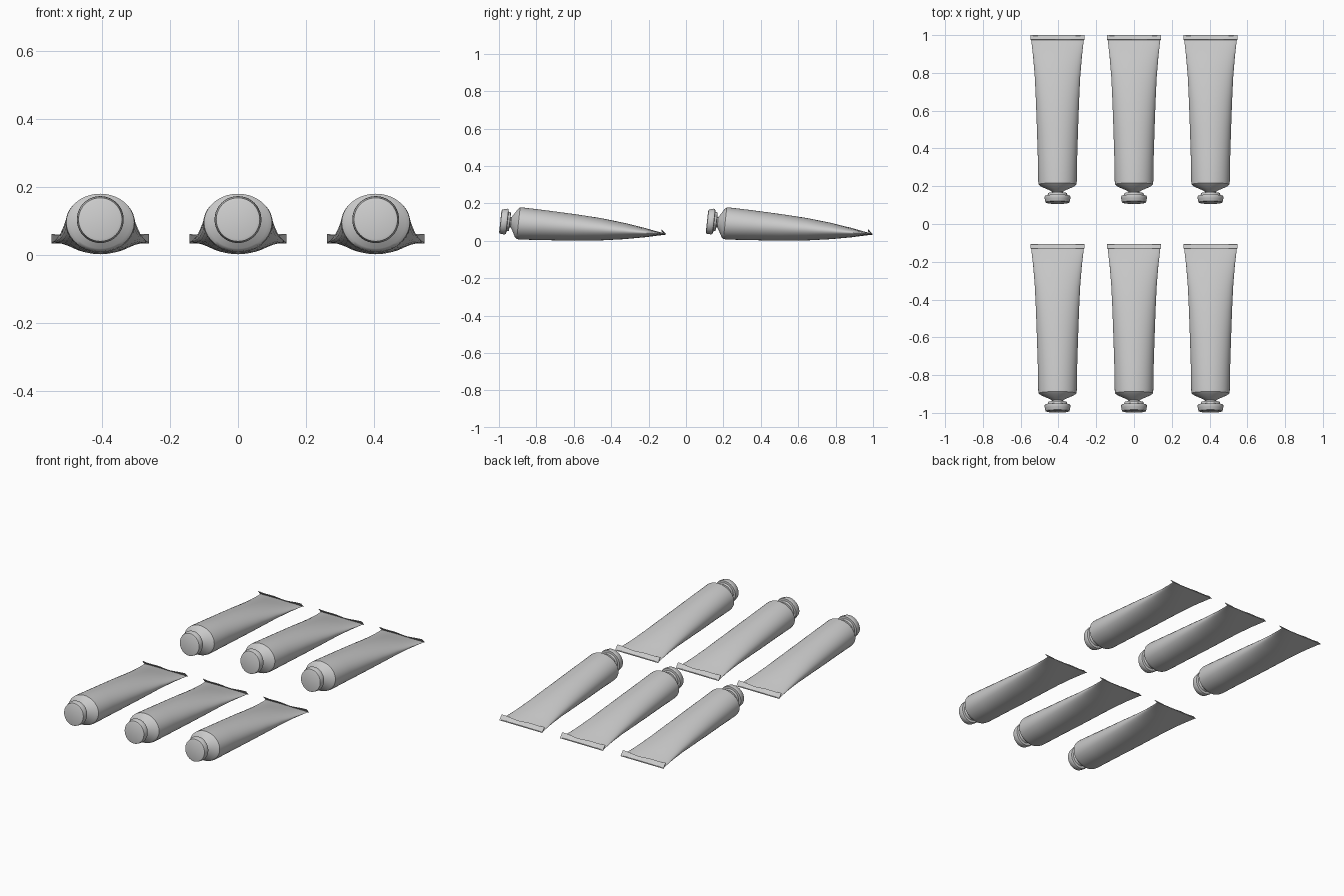
import bpy, bmesh, math

if "Cube" in bpy.data.objects:
    bpy.data.objects.remove(bpy.data.objects["Cube"])

SEG = 40


def loft(name, rings, close_start=True, close_end=True):
    """Skin elliptical rings (y, half width, bottom z, top z, lean) along y."""
    bm = bmesh.new()
    loops = []
    for y, hw, zb, zt, lean in rings:
        zc, hh = (zb + zt) / 2, (zt - zb) / 2
        loop = []
        for i in range(SEG):
            a = 2 * math.pi * i / SEG
            dz = hh * math.sin(a)
            loop.append(bm.verts.new((hw * math.cos(a), y + lean * dz, zc + dz)))
        loops.append(loop)
    for a, b in zip(loops, loops[1:]):
        for i in range(SEG):
            j = (i + 1) % SEG
            bm.faces.new((a[i], a[j], b[j], b[i]))
    if close_start:
        bm.faces.new(loops[0][::-1])
    if close_end:
        bm.faces.new(loops[-1])
    return finish(name, bm, 35)


def finish(name, bm, angle):
    bmesh.ops.recalc_face_normals(bm, faces=bm.faces)
    mesh = bpy.data.meshes.new(name)
    bm.to_mesh(mesh)
    bm.free()
    for p in mesh.polygons:
        p.use_smooth = True
    mesh.set_sharp_from_angle(angle=math.radians(angle))
    return mesh


# squeezed tube body: neck, shoulder, round barrel, flattened tail
LEAN = 0.11
body = loft("tube_body", [
    (-0.955, 0.028, 0.074, 0.130, LEAN),
    (-0.935, 0.028, 0.072, 0.128, LEAN),
    (-0.926, 0.042, 0.058, 0.140, LEAN),
    (-0.906, 0.088, 0.018, 0.171, LEAN),
    (-0.896, 0.100, 0.010, 0.179, LEAN),
    (-0.880, 0.102, 0.007, 0.178, LEAN),
    (-0.760, 0.104, 0.004, 0.164, 0.08),
    (-0.600, 0.109, 0.001, 0.143, 0.05),
    (-0.460, 0.114, 0.002, 0.122, 0.03),
    (-0.330, 0.120, 0.009, 0.096, 0),
    (-0.220, 0.129, 0.019, 0.069, 0),
    (-0.150, 0.137, 0.028, 0.049, 0),
    (-0.107, 0.142, 0.033, 0.039, 0),
])


# screw cap: stepped disc that leans with the tube
def cap_ring(y, r):
    return (y, r, 0.103 - r, 0.103 + r, LEAN)


cap = loft("screw_cap", [cap_ring(y, r) for y, r in (
    (-0.993, 0.056), (-0.990, 0.064), (-0.975, 0.067), (-0.963, 0.069),
    (-0.956, 0.066), (-0.954, 0.053), (-0.942, 0.049), (-0.940, 0.026))])

# folded crimp: thin strip turned back over the tail, slightly wavy
bm = bmesh.new()
N, T = 24, 0.002
section = [(-0.105, 0.034), (-0.129, 0.061), (-0.131, 0.059), (-0.109, 0.033)]
cols = []
for i in range(N + 1):
    t = 2 * i / N - 1
    sag = 0.006 * (1 - t * t) + 0.003 * math.sin(5 * t) * (1 - t * t)
    cols.append([bm.verts.new((0.143 * t, y, z - (sag if z > 0.05 else 0)))
                 for y, z in section])
for a, b in zip(cols, cols[1:]):
    for k in range(4):
        bm.faces.new((a[k], a[(k + 1) % 4], b[(k + 1) % 4], b[k]))
bm.faces.new(cols[0])
bm.faces.new(cols[-1][::-1])
crimp = finish("folded_crimp", bm, 30)

# two rows of three tubes
for row, dy in (("front", 0.0), ("back", 1.105)):
    for col, dx in (("left", -0.405), ("middle", 0.0), ("right", 0.405)):
        for mesh in (body, cap, crimp):
            ob = bpy.data.objects.new(f"{mesh.name}_{row}_{col}", mesh)
            ob.location = (dx, dy, 0)
            bpy.context.collection.objects.link(ob)
